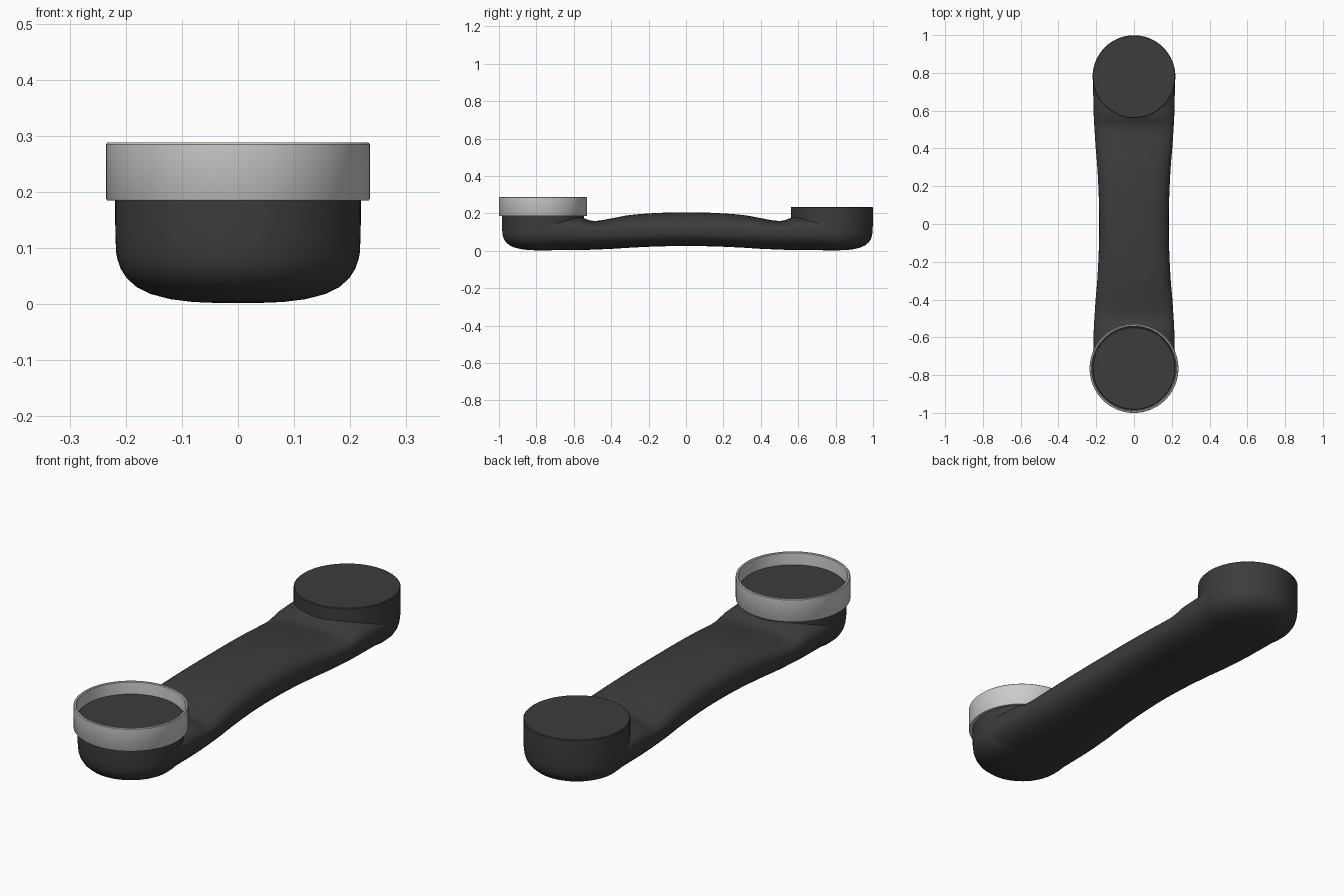
import bpy, bmesh, math
from mathutils import Vector

if "Cube" in bpy.data.objects:
    bpy.data.objects.remove(bpy.data.objects["Cube"])

FRONT_Y, BACK_Y = -0.765, 0.78

dark = bpy.data.materials.new("dark_plastic")
dark.diffuse_color = (0.045, 0.045, 0.045, 1)
dark.use_nodes = True
dark.node_tree.nodes["Principled BSDF"].inputs["Base Color"].default_value = dark.diffuse_color


def finish(bm, name):
    bmesh.ops.recalc_face_normals(bm, faces=bm.faces)
    me = bpy.data.meshes.new(name)
    bm.to_mesh(me)
    bm.free()
    ob = bpy.data.objects.new(name, me)
    bpy.context.collection.objects.link(ob)
    return ob


def bridge(bm, rings, closed=False):
    n = len(rings[0])
    pairs = list(zip(rings, rings[1:])) + ([(rings[-1], rings[0])] if closed else [])
    for a, b in pairs:
        for i in range(n):
            j = (i + 1) % n
            bm.faces.new((a[i], a[j], b[j], b[i]))


def lathe(name, profile, y, closed=False, n=96):
    bm = bmesh.new()
    rings = [[bm.verts.new((r * math.cos(2 * math.pi * i / n),
                            y + r * math.sin(2 * math.pi * i / n), z))
              for i in range(n)] for r, z in profile]
    bridge(bm, rings, closed)
    if not closed:
        bm.faces.new(rings[0])
        bm.faces.new(rings[-1])
    return finish(bm, name)


def smooth_interp(keys, t):
    """Catmull-Rom style interpolation of (t, values...) rows."""
    k = max(i for i in range(len(keys) - 1) if keys[i][0] <= t + 1e-9)
    a, b = keys[k], keys[k + 1]
    p, q = keys[max(k - 1, 0)], keys[min(k + 2, len(keys) - 1)]
    h = b[0] - a[0]
    u = (t - a[0]) / h
    out = []
    for c in range(1, len(a)):
        m0 = (b[c] - p[c]) / (b[0] - p[0]) * h if k else 0
        m1 = (q[c] - a[c]) / (q[0] - a[0]) * h
        out.append((2*u**3 - 3*u*u + 1) * a[c] + (u**3 - 2*u*u + u) * m0
                   + (3*u*u - 2*u**3) * b[c] + (u**3 - u*u) * m1)
    return out


# handle: |y| fraction of the cup centre, half width, bottom, widest height, top
KEYS = [(0.00, 0.184, 0.025, 0.112, 0.205),
        (0.20, 0.187, 0.023, 0.110, 0.202),
        (0.40, 0.195, 0.016, 0.105, 0.190),
        (0.52, 0.203, 0.010, 0.104, 0.173),
        (0.62, 0.208, 0.007, 0.104, 0.160),
        (0.68, 0.211, 0.005, 0.105, 0.163),
        (0.73, 0.213, 0.004, 0.106, 0.180),
        (1.00, 0.218, 0.003, 0.110, 0.190)]
STEPS, SIDES = 60, 64
bm = bmesh.new()
rings = []
for s in range(STEPS + 1):
    t = 2 * s / STEPS - 1
    w, lo, mid, hi = smooth_interp(KEYS, abs(t))
    y = t * (BACK_Y if t > 0 else -FRONT_Y)
    ring = []
    for i in range(SIDES):
        a = 2 * math.pi * i / SIDES
        c, sn = math.cos(a), math.sin(a)
        e = 2 / 2.6
        x = w * math.copysign(abs(c) ** e, c)
        z = mid + (hi - mid if sn > 0 else mid - lo) * math.copysign(abs(sn) ** e, sn)
        ring.append(bm.verts.new((x, y, z)))
    rings.append(ring)
bridge(bm, rings)
bm.faces.new(rings[0])
bm.faces.new(rings[-1])
handset = finish(bm, "handset_body")

# rounded cups at both ends, merged into the handle
BOWL = [(0.03, 0.002), (0.08, 0.004), (0.12, 0.009), (0.155, 0.018), (0.18, 0.030),
        (0.198, 0.046), (0.209, 0.063), (0.215, 0.082), (0.218, 0.11),
        (0.219, 0.15), (0.219, 0.232), (0.216, 0.235)]
for name, y in (("ear_cup", BACK_Y), ("mouth_cup", FRONT_Y)):
    cup = lathe(name, BOWL, y)
    mod = handset.modifiers.new("join_" + name, 'BOOLEAN')
    mod.operation = 'UNION'
    mod.solver = 'EXACT'
    mod.object = cup
    bpy.context.view_layer.objects.active = handset
    bpy.ops.object.modifier_apply(modifier=mod.name)
    bpy.data.objects.remove(cup, do_unlink=True)
handset.data.materials.clear()
handset.data.materials.append(dark)

# grey collar round the front cup
collar = lathe("cup_collar",
               [(0.219, 0.186), (0.233, 0.185), (0.235, 0.188), (0.235, 0.285),
                (0.232, 0.288), (0.226, 0.288), (0.223, 0.285), (0.2195, 0.23)],
               FRONT_Y, closed=True)

# shading and standing the model on the ground
for ob in (handset, collar):
    bpy.ops.object.select_all(action='DESELECT')
    ob.select_set(True)
    bpy.context.view_layer.objects.active = ob
    bpy.ops.object.shade_smooth_by_angle(angle=math.radians(35))
